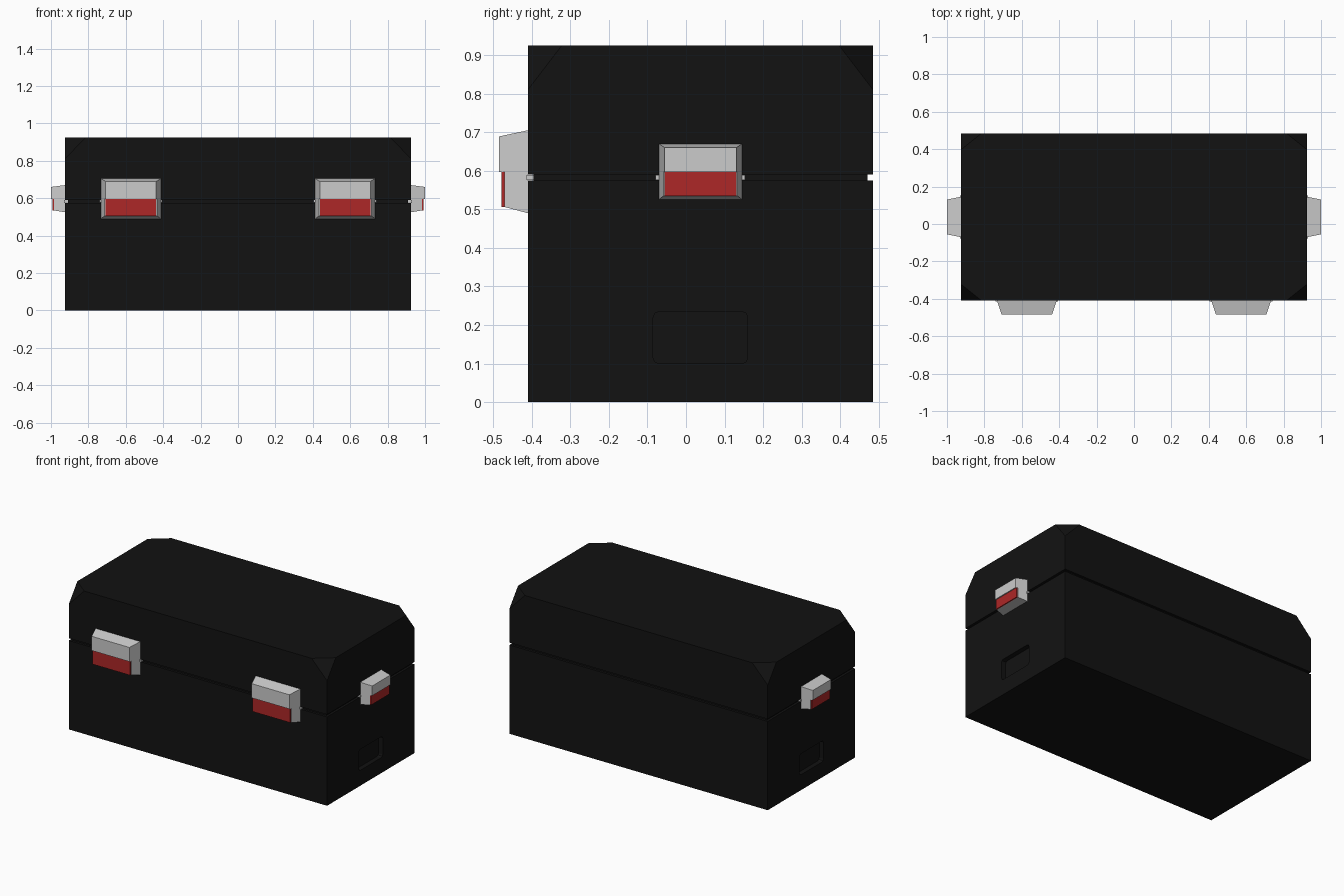
import bpy, bmesh
from math import pi
from mathutils import Matrix, Vector
from itertools import product

if "Cube" in bpy.data.objects:
    bpy.data.objects.remove(bpy.data.objects["Cube"])

HX, HY, CY, TOP = 0.925, 0.4475, 0.0375, 0.925   # half sizes, y centre, height
SEAM_LOW, SEAM_HIGH, SEAM_DEPTH = 0.575, 0.59, 0.015


def material(name, colour):
    m = bpy.data.materials.new(name)
    m.diffuse_color = (*colour, 1)
    m.use_nodes = True
    m.node_tree.nodes["Principled BSDF"].inputs["Base Color"].default_value = m.diffuse_color
    return m


black = material("black_plastic", (0.006, 0.006, 0.006))
red = material("red_plastic", (0.42, 0.02, 0.02))


def finish(name, bm, mat=None):
    bmesh.ops.recalc_face_normals(bm, faces=bm.faces[:])
    me = bpy.data.meshes.new(name)
    bm.to_mesh(me)
    bm.free()
    if mat:
        me.materials.append(mat)
    ob = bpy.data.objects.new(name, me)
    bpy.context.collection.objects.link(ob)
    return ob


def box(name, lo, hi, mat=None, matrix=None):
    lo, hi = Vector(lo), Vector(hi)
    bm = bmesh.new()
    bmesh.ops.create_cube(bm, size=1)
    bmesh.ops.scale(bm, vec=hi - lo, verts=bm.verts)
    bmesh.ops.translate(bm, vec=(lo + hi) / 2, verts=bm.verts)
    if matrix:
        bm.transform(matrix)
    return finish(name, bm, mat)


# Lower case with a shallow hand recess in each end
case = box("lower_case", (-HX, CY - HY, 0), (HX, CY + HY, SEAM_LOW), black)
for s in (-1, 1):
    cut = box("recess_cutter", (s * HX - 0.03, -0.085, 0.1),
              (s * HX + 0.03, 0.16, 0.235))
    bm = bmesh.new()
    bm.from_mesh(cut.data)
    edges = [e for e in bm.edges if abs((e.verts[0].co - e.verts[1].co).x) > 0.01]
    bmesh.ops.bevel(bm, geom=edges, offset=0.015, segments=2, profile=0.5, affect='EDGES')
    bm.to_mesh(cut.data)
    bm.free()
    mod = case.modifiers.new("hand_recess", 'BOOLEAN')
    mod.operation, mod.object, mod.solver = 'DIFFERENCE', cut, 'EXACT'
    baked = bpy.data.meshes.new_from_object(
        case.evaluated_get(bpy.context.evaluated_depsgraph_get()))
    case.modifiers.clear()
    case.data = baked
    bpy.data.objects.remove(cut)

# Inset band that makes the seam
box("seam_band", (-HX + SEAM_DEPTH, CY - HY + SEAM_DEPTH, SEAM_LOW - 0.005),
    (HX - SEAM_DEPTH, CY + HY - SEAM_DEPTH, SEAM_HIGH + 0.005), black)

# Lid with its four top corners cut off
bm = bmesh.new()
for sx, sy in product((-1, 1), repeat=2):
    x, y = sx * HX, CY + sy * HY
    for co in ((x, y, SEAM_HIGH), (x, y, TOP - 0.115),
               (x - sx * 0.11, y, TOP), (x, y - sy * 0.088, TOP)):
        bm.verts.new(co)
bmesh.ops.convex_hull(bm, input=bm.verts[:])
bmesh.ops.dissolve_limit(bm, angle_limit=0.01, verts=bm.verts[:], edges=bm.edges[:])
finish("lid", bm, black)


def latch(name, matrix, half, zb, zt, taper, slope):
    """Local frame: x along the wall, -y outwards from the wall, z up."""
    mid, deep, shallow = 0.597, 0.075, 0.06
    profile = [(0, zb), (shallow, zb + slope), (shallow, mid), (deep, mid),
               (deep, zt - slope), (0, zt)]
    # Tapered body with a stepped-back lower half
    bm = bmesh.new()
    sides = []
    for s in (-1, 1):
        sides.append([bm.verts.new((s * (half - taper * d / deep), -d, z))
                      for d, z in profile])
        bm.faces.new(sides[-1])
    for i in range(len(profile)):
        j = (i + 1) % len(profile)
        bm.faces.new((sides[0][i], sides[0][j], sides[1][j], sides[1][i]))
    bm.transform(matrix)
    finish(name + "_body", bm)
    # Red flap
    w = half - taper
    box(name + "_flap", (-w, -0.068, zb + slope), (w, -0.055, mid), red, matrix)
    # Pin lying in the seam
    p = half + 0.008
    box(name + "_pin", (-p, -0.004, SEAM_LOW + 0.001),
        (p, SEAM_DEPTH, SEAM_HIGH - 0.001), None, matrix)


# Two latches on the front, one smaller latch on each end
for s, side in ((-1, "left"), (1, "right")):
    latch("front_latch_" + side, Matrix.Translation((s * 0.573, CY - HY, 0)),
          0.16, 0.49, 0.705, 0.025, 0.016)
    latch("end_latch_" + side,
          Matrix.Translation((s * HX, CY, 0)) @ Matrix.Rotation(s * pi / 2, 4, 'Z'),
          0.108, 0.525, 0.67, 0.015, 0.01)
